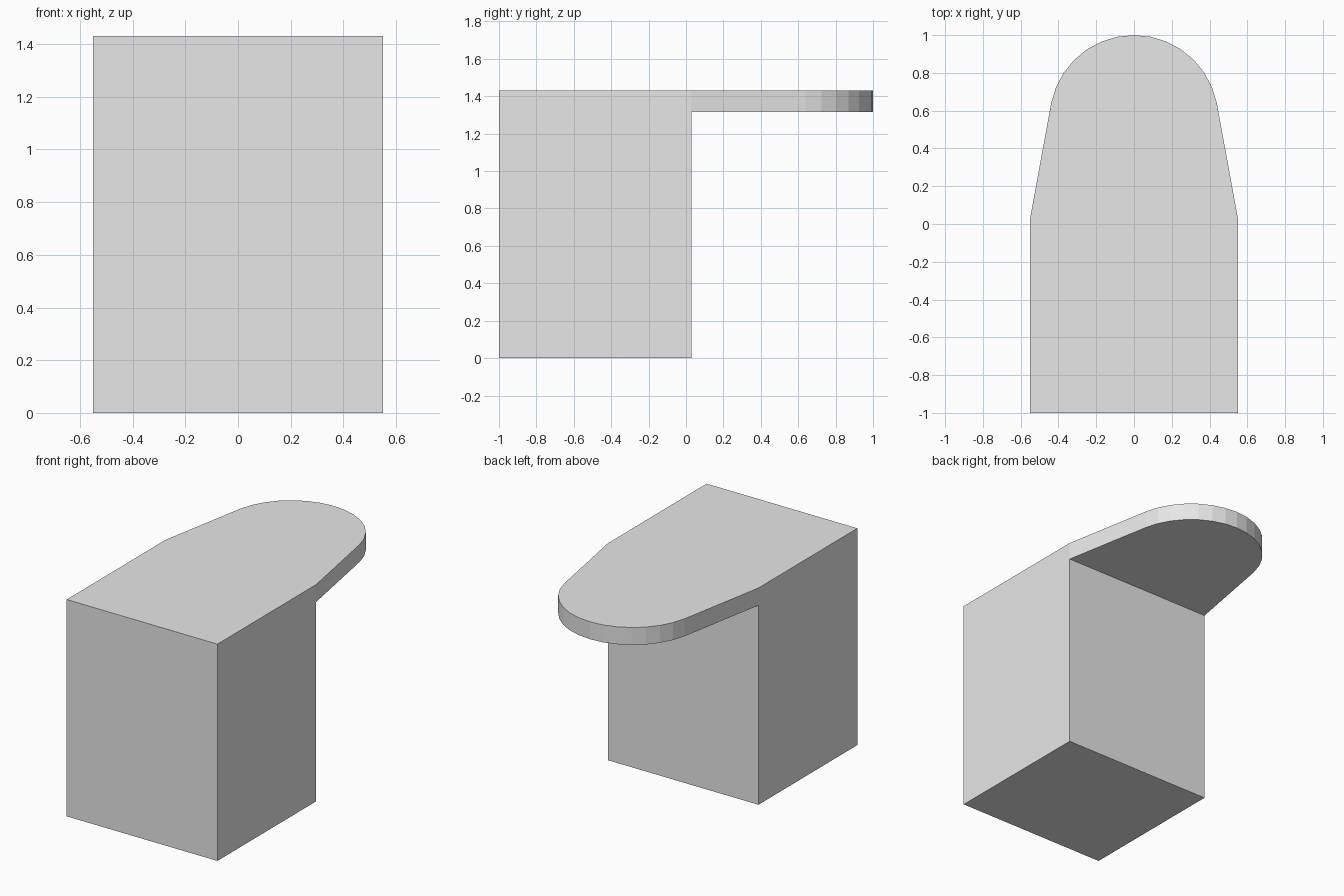
import bpy, bmesh, math

if "Cube" in bpy.data.objects:
    bpy.data.objects.remove(bpy.data.objects["Cube"])

W, FRONT, BACK = 0.55, -1.0, 0.03      # block half width and depth limits
TOP, UNDER = 1.43, 1.315               # slab top and underside heights
R, STEP = 0.447, math.radians(11.25)   # rounded end radius and facet angle

grey = bpy.data.materials.new("light_grey")
grey.diffuse_color = (0.8, 0.8, 0.8, 1)
grey.use_nodes = True
grey.node_tree.nodes["Principled BSDF"].inputs["Base Color"].default_value = grey.diffuse_color

bm = bmesh.new()

# Slab outline: square front, tapering sides, rounded rear end
arc = [(R * math.cos(i * STEP), 1 - R + R * math.sin(i * STEP)) for i in range(1, 16)]
outline = [(-W, BACK), (-W, FRONT), (W, FRONT), (W, BACK)] + arc
low = [bm.verts.new((x, y, UNDER)) for x, y in outline]
high = [bm.verts.new((x, y, TOP)) for x, y in outline]
bm.faces.new(high)
n = len(outline)
for i in range(n):
    j = (i + 1) % n
    bm.faces.new((low[i], low[j], high[j], high[i]))

# Underside of the overhang
bm.faces.new([low[0]] + low[:2:-1])

# Block below the front part of the slab
base = [bm.verts.new((x, y, 0)) for x, y in outline[:4]]
for i in range(4):
    j = (i + 1) % 4
    bm.faces.new((base[i], base[j], low[j], low[i]))
bm.faces.new(base[::-1])

bmesh.ops.recalc_face_normals(bm, faces=bm.faces)
mesh = bpy.data.meshes.new("block_with_ledge")
bm.to_mesh(mesh)
bm.free()
mesh.materials.append(grey)
bpy.context.collection.objects.link(bpy.data.objects.new("block_with_ledge", mesh))
